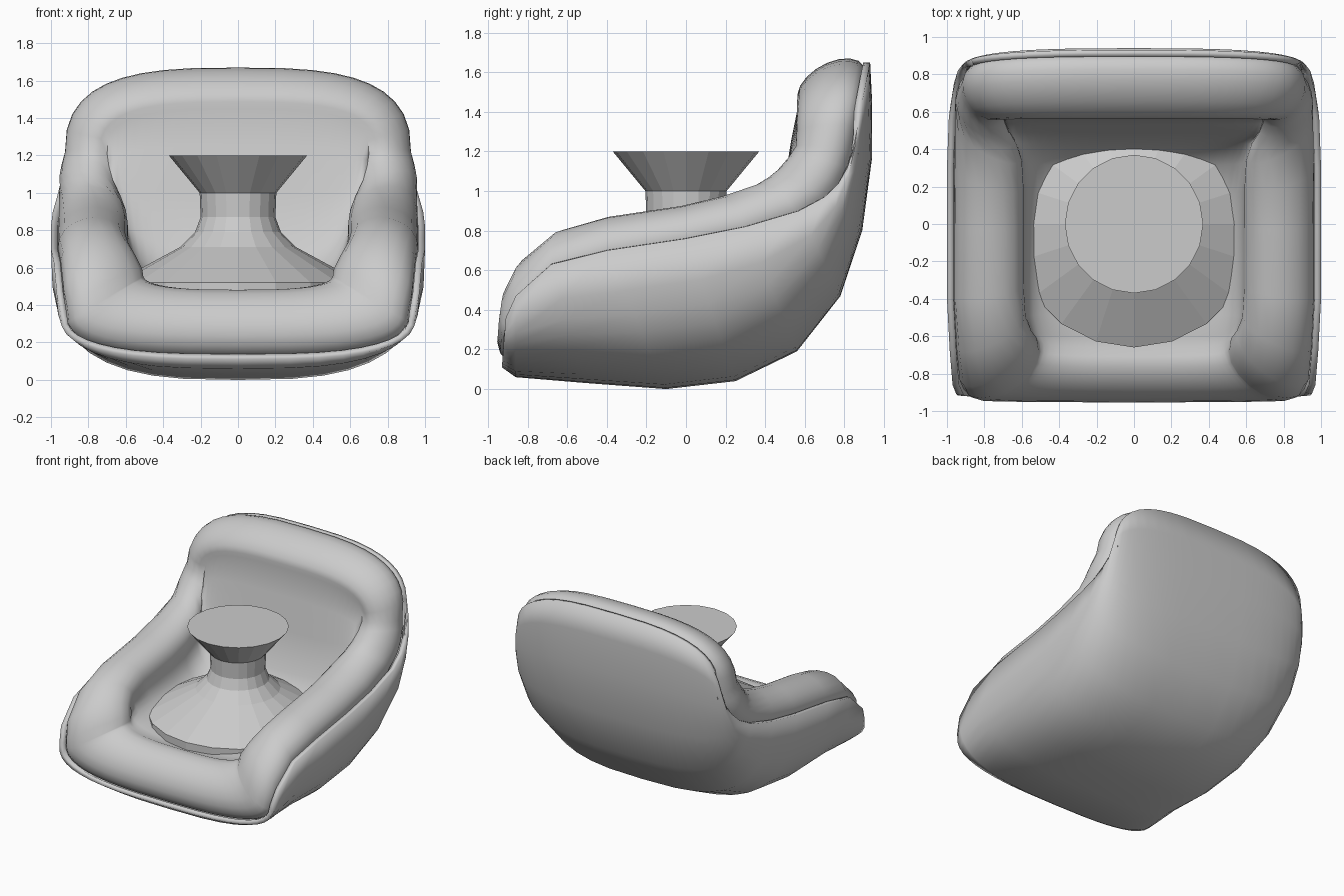
import bpy, bmesh, math
from mathutils import Vector

if "Cube" in bpy.data.objects:
    bpy.data.objects.remove(bpy.data.objects["Cube"])

grey = bpy.data.materials.new("light grey")
grey.use_nodes = True
COLOUR = (0.6, 0.6, 0.6, 1)
grey.diffuse_color = COLOUR
grey.node_tree.nodes["Principled BSDF"].inputs["Base Color"].default_value = COLOUR
ACROSS = 20


def finish(name, verts, faces, smooth=None):
    bm = bmesh.new()
    vs = [bm.verts.new(v) for v in verts]
    for f in faces:
        bm.faces.new([vs[i] for i in f])
    bmesh.ops.remove_doubles(bm, verts=bm.verts, dist=0.0005)
    bmesh.ops.recalc_face_normals(bm, faces=bm.faces)
    mesh = bpy.data.meshes.new(name)
    bm.to_mesh(mesh)
    bm.free()
    mesh.materials.append(grey)
    ob = bpy.data.objects.new(name, mesh)
    bpy.context.collection.objects.link(ob)
    if smooth:
        bpy.ops.object.select_all(action='DESELECT')
        ob.select_set(True)
        bpy.context.view_layer.objects.active = ob
        bpy.ops.object.shade_smooth_by_angle(angle=math.radians(smooth))
    return ob


def patch(stations):
    """Rows of U-shaped sections: centre (y, z), edge (y, z), half width."""
    rows = []
    for cy, cz, ey, ez, w in stations:
        row = []
        for i in range(ACROSS + 1):
            a = (i / ACROSS - 0.5) * math.pi
            s = math.copysign(abs(math.sin(a)) ** (2 / 3), a)
            b = 1 - max(math.cos(a), 0) ** (2 / 3)
            row.append(Vector((w * s, cy + (ey - cy) * b, cz + (ez - cz) * b)))
        rows.append(row)
    return rows


def boundary(rows):
    right = [r[-1] for r in rows[1:-1]]
    left = [r[0] for r in rows[1:-1]]
    return rows[0] + right + rows[-1][::-1] + left[::-1]


def grid_faces(rows, cols, start=0, wrap=False):
    n = cols if wrap else cols - 1
    return [(start + r * cols + c, start + r * cols + (c + 1) % cols,
             start + (r + 1) * cols + (c + 1) % cols, start + (r + 1) * cols + c)
            for r in range(rows - 1) for c in range(n)]


# outer shell, from the front lip under the seat and up the back
shell_rows = patch([
    (-.93, .11, -.91, .36, .95), (-.86, .06, -.86, .47, .97),
    (-.5, .03, -.68, .63, .985), (-.1, 0, -.4, .70, 1),
    (.25, .04, 0, .76, 1), (.56, .19, .3, .82, 1),
    (.78, .47, .57, .90, .99), (.89, .8, .70, .97, .97),
    (.94, 1.17, .77, 1.04, .95), (.94, 1.45, .815, 1.12, .925),
    (.93, 1.65, .84, 1.2, .9)])
verts = [v for row in shell_rows for v in row]
shell = finish("shell", verts, grid_faces(len(shell_rows), ACROSS + 1), 45)
solid = shell.modifiers.new("thickness", 'SOLIDIFY')
solid.thickness = 0.035
solid.offset = -1

# cushion: seat and back panel inside, padded roll around the rim
inner_rows = patch([
    (-.66, .46, -.61, .58, .52), (-.6, .465, -.57, .64, .55),
    (-.48, .465, -.5, .69, .58), (-.25, .465, -.34, .74, .59),
    (0, .465, 0, .79, .59), (.15, .475, .18, .84, .59),
    (.31, .53, .34, .91, .6), (.43, .7, .43, .99, .63),
    (.49, 1.0, .49, 1.07, .67), (.53, 1.25, .54, 1.14, .69),
    (.57, 1.45, .575, 1.21, .7)])
verts = [v for row in inner_rows for v in row]
faces = grid_faces(len(inner_rows), ACROSS + 1)
start = len(verts)
rim, inside = boundary(shell_rows), boundary(inner_rows)
count, STEPS, TUCK = len(rim), 10, 0.35
for k in range(STEPS + 1):
    # the roll starts tucked below the rim so that no gap shows
    phi = -TUCK + (math.pi + TUCK) * k / STEPS
    for i in range(count):
        q = inside[i]
        p = rim[i].lerp(q, 0.09)
        tangent = rim[(i + 1) % count] - rim[i - 1] + inside[(i + 1) % count] - inside[i - 1]
        puff = min((q - p).length * 0.42, 0.15 - 0.1 * max(q.z - 1, 0))
        out = tangent.cross(q - p).normalized() * puff
        verts.append(p.lerp(q, (1 - math.cos(phi)) / 2) + out * math.sin(phi))
faces += grid_faces(STEPS + 1, count, start, wrap=True)
finish("cushion", verts, faces, 60)

# flared pedestal with a flat round top
profile = [(.66, .46), (.66, .52), (.31, .71), (.23, .79), (.2, .87), (.205, 1.0), (.37, 1.2)]
SIDES = 20
verts = [(r * math.sin(2 * math.pi * i / SIDES), -r * math.cos(2 * math.pi * i / SIDES), z)
         for r, z in profile for i in range(SIDES)]
faces = grid_faces(len(profile), SIDES, wrap=True)
faces += [tuple(range(SIDES)), tuple(range(len(verts) - SIDES, len(verts)))]
finish("pedestal", verts, faces)
